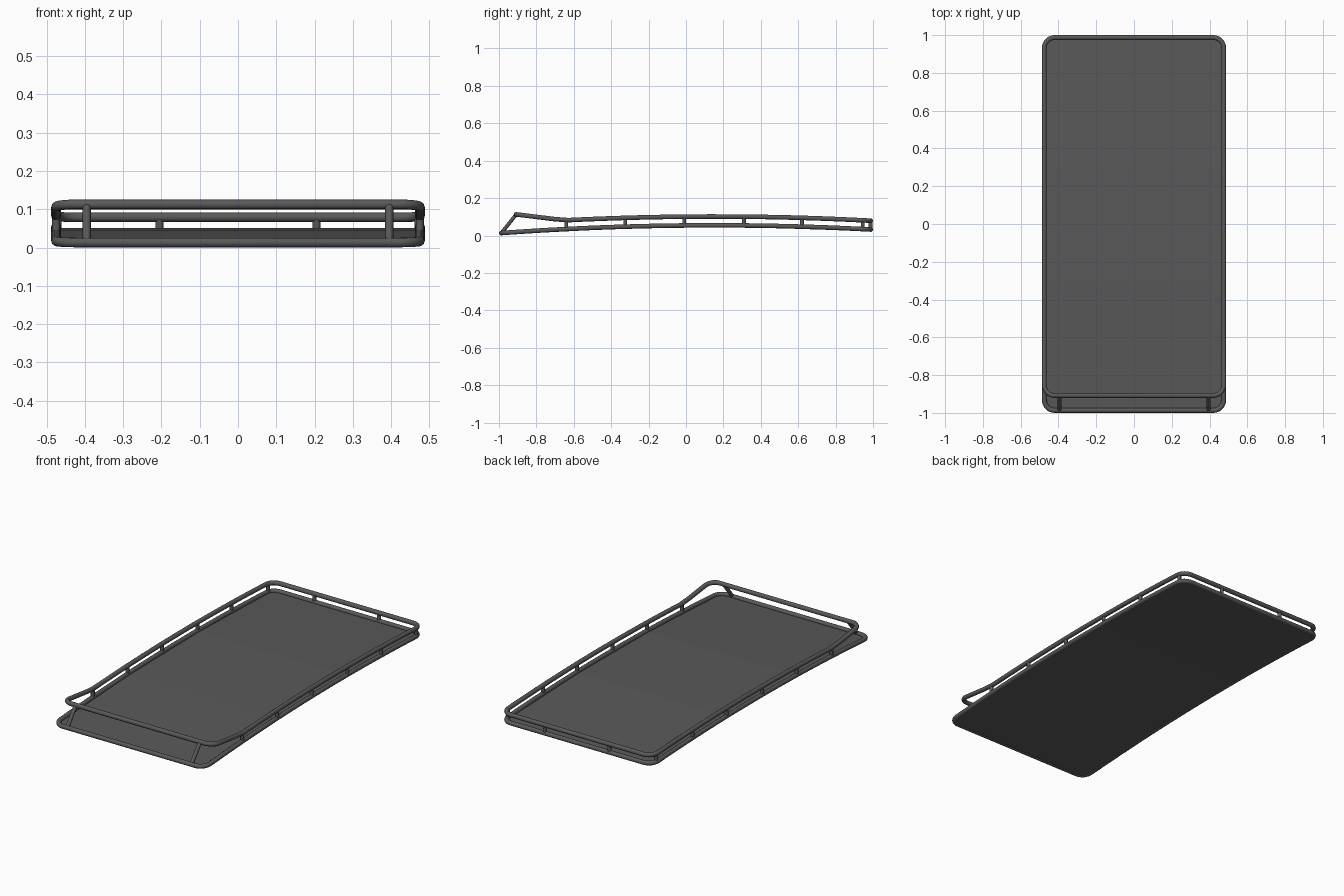
import bpy, bmesh, math

if "Cube" in bpy.data.objects:
    bpy.data.objects.remove(bpy.data.objects["Cube"])

R = 0.0128          # tube radius
HX = 0.475          # half width to the tube centre line
BACK = 0.987

mat = bpy.data.materials.new("dark_metal")
mat.diffuse_color = (0.1, 0.1, 0.1, 1)
mat.use_nodes = True
mat.node_tree.nodes["Principled BSDF"].inputs["Base Color"].default_value = mat.diffuse_color


def low(y):
    return 0.0545 - 0.032 * (y - 0.15) ** 2


def high(y):
    if y < -0.65:    # raised front lip
        t = min(1, (-0.65 - y) / 0.255)
        a = low(-0.65) + 0.047
        return a + (0.1125 - a) * t
    return low(y) + 0.047


def outline(hx, y0, y1, r, n=8, sub=24):
    """Rounded rectangle in plan, long sides subdivided."""
    pts = []
    for cx, cy, a0 in ((hx - r, y1 - r, 0), (-hx + r, y1 - r, 90),
                       (-hx + r, y0 + r, 180), (hx - r, y0 + r, 270)):
        for i in range(n + 1):
            a = math.radians(a0 + 90 * i / n)
            pts.append((cx + r * math.cos(a), cy + r * math.sin(a)))
        if a0 in (90, 270):
            s, e = (y1 - r, y0 + r) if a0 == 90 else (y0 + r, y1 - r)
            for i in range(1, sub):
                pts.append((math.copysign(hx, cx), s + (e - s) * i / sub))
    return pts


def tube(name, pts, r=R, cyclic=False):
    cu = bpy.data.curves.new(name, 'CURVE')
    cu.dimensions = '3D'
    cu.bevel_depth = r
    cu.bevel_resolution = 3
    cu.use_fill_caps = True
    sp = cu.splines.new('POLY')
    sp.points.add(len(pts) - 1)
    for p, co in zip(sp.points, pts):
        p.co = (*co, 1)
    sp.use_cyclic_u = cyclic
    sp.use_smooth = True
    cu.materials.append(mat)
    ob = bpy.data.objects.new(name, cu)
    bpy.context.collection.objects.link(ob)
    return ob


# Lower and upper rails
tube("lower_rail", [(x, y, low(y)) for x, y in outline(HX, -BACK, BACK, 0.055)], cyclic=True)
tube("upper_rail", [(x, y, high(y)) for x, y in outline(HX, -0.908, BACK, 0.055)], cyclic=True)

# Posts, mirrored left and right
for s, side in ((1, "right"), (-1, "left")):
    for y in (-0.64, -0.325, -0.01, 0.31, 0.62, 0.945):
        x = s * (HX - (0.004 if y > 0.9 else 0))
        tube("side_post_" + side, [(x, y, low(y)), (x, y, high(y))], 0.0105)
    tube("back_post_" + side, [(s * 0.205, BACK, low(BACK)), (s * 0.205, BACK, high(BACK))], 0.0105)
    tube("front_post_" + side, [(s * 0.395, -BACK, low(-BACK)), (s * 0.395, -0.908, 0.1125)], 0.0105)

# Floor panel: flat sheet folded at two seams
bm = bmesh.new()
bm.faces.new([bm.verts.new((x, y, 0)) for x, y in outline(HX, -BACK, BACK, 0.055, sub=1)])
folds = (-BACK, -0.325, 0.31, BACK)
for y in folds[1:3]:
    bmesh.ops.bisect_plane(bm, geom=bm.verts[:] + bm.edges[:] + bm.faces[:],
                           plane_co=(0, y, 0), plane_no=(0, 1, 0))
for v in bm.verts:
    for a, b in zip(folds, folds[1:]):
        if a - 1e-4 <= v.co.y <= b + 1e-4:
            t = (v.co.y - a) / (b - a)
            z = low(a) + (low(b) - low(a)) * t
    v.co.z = z - 0.006
me = bpy.data.meshes.new("floor_panel")
bm.to_mesh(me)
bm.free()
me.materials.append(mat)
floor = bpy.data.objects.new("floor_panel", me)
bpy.context.collection.objects.link(floor)
sol = floor.modifiers.new("thickness", 'SOLIDIFY')
sol.thickness = 0.006
sol.offset = 0
